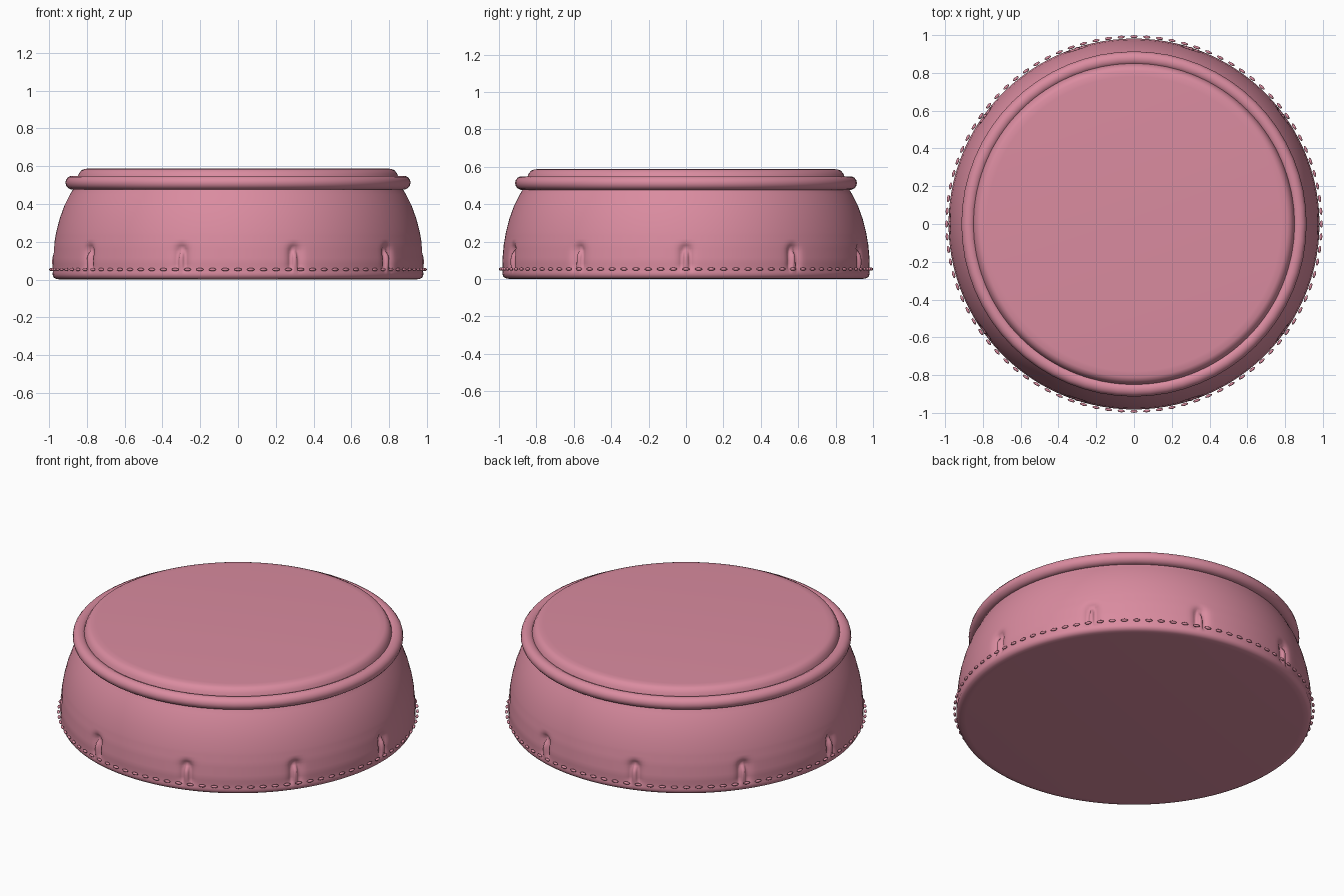
import bpy, bmesh, math
from mathutils import Matrix, Vector

if "Cube" in bpy.data.objects:
    bpy.data.objects.remove(bpy.data.objects["Cube"])

pink = bpy.data.materials.new("dusty_pink")
pink.diffuse_color = (0.70, 0.26, 0.35, 1.0)
pink.use_nodes = True
pink.node_tree.nodes["Principled BSDF"].inputs["Base Color"].default_value = pink.diffuse_color

PLEATS = 10
STITCHES = 92


def finish(name, bm):
    bmesh.ops.recalc_face_normals(bm, faces=bm.faces[:])
    for f in bm.faces:
        f.smooth = True
    mesh = bpy.data.meshes.new(name)
    bm.to_mesh(mesh)
    bm.free()
    mesh.materials.append(pink)
    ob = bpy.data.objects.new(name, mesh)
    bpy.context.collection.objects.link(ob)
    return ob


def loft(bm, rings, closed=False):
    """Bridge equal rings of points; close the loop or cap both ends."""
    vs = [[bm.verts.new(p) for p in ring] for ring in rings]
    n = len(vs[0])
    pairs = list(zip(vs, vs[1:])) + ([(vs[-1], vs[0])] if closed else [])
    for a, b in pairs:
        for i in range(n):
            j = (i + 1) % n
            bm.faces.new((a[i], a[j], b[j], b[i]))
    if not closed:
        for ring in (vs[0], vs[-1]):
            mid = sum((v.co for v in ring), Vector()) / n
            c = bm.verts.new(mid)
            for i in range(n):
                bm.faces.new((ring[i], ring[(i + 1) % n], c))


def smoothstep(a, b, x):
    t = min(max((x - a) / (b - a), 0), 1)
    return t * t * (3 - 2 * t)


# Cushion body profile (radius, height); the side rows are interpolated
PROFILE = [(0.93, 0.0), (0.96, 0.002), (0.975, 0.01), (0.982, 0.025), (0.98, 0.05),
           (0.982, 0.1), (0.975, 0.18), (0.963, 0.25), (0.945, 0.32), (0.92, 0.39),
           (0.89, 0.45), (0.86, 0.5), (0.85, 0.54), (0.843, 0.56), (0.83, 0.578),
           (0.812, 0.586), (0.78, 0.588)]
rows = [PROFILE[0]]
for (r0, z0), (r1, z1) in zip(PROFILE, PROFILE[1:]):
    n = max(1, round((z1 - z0) / 0.016)) if z0 < 0.2 else 1
    rows += [(r0 + (r1 - r0) * k / n, z0 + (z1 - z0) * k / n) for k in range(1, n + 1)]

# Column angles crowd together around each pleat
HALF = 15
angles = []
for p in range(PLEATS):
    for k in range(-HALF, HALF):
        t = k / HALF
        off = math.copysign(abs(t) ** 2, t) * math.pi / PLEATS
        angles.append((p * math.tau / PLEATS + off, off))


def pleat(off, z):
    """Narrow raised fold, tapering upward, in a shallow pinched hollow."""
    s = off * 0.98
    up = smoothstep(0.035, 0.07, z) * (1 - smoothstep(0.15, 0.20, z))
    width = 0.017 - 0.05 * max(z - 0.06, 0)
    hollow = -0.032 * math.exp(-(s / 0.032) ** 2)
    ridge = 0.034 * math.exp(-(s / max(width, 0.008)) ** 4)
    return up * (hollow + ridge * (1 - smoothstep(0.12, 0.18, z)))


bm = bmesh.new()
rings = []
for r, z in rows:
    ring = []
    for a, off in angles:
        rr = r + pleat(off, z)
        ring.append((rr * math.cos(a), rr * math.sin(a), z))
    rings.append(ring)
loft(bm, rings)
finish("cushion_body", bm)

# Piping cord around the upper rim
bm = bmesh.new()
rings = []
for i in range(64):
    a = math.tau * i / 64
    rings.append([((0.876 + 0.038 * math.cos(b)) * math.cos(a),
                   (0.876 + 0.038 * math.cos(b)) * math.sin(a),
                   0.513 + 0.037 * math.sin(b))
                  for b in (math.tau * k / 14 for k in range(14))])
loft(bm, rings, closed=True)
finish("rim_piping", bm)

# Row of running stitches just above the base
bm = bmesh.new()
for i in range(STITCHES):
    a = math.tau * i / STITCHES
    place = (Matrix.Rotation(a, 4, 'Z') @ Matrix.Translation((0.992, 0, 0.053))
             @ Matrix.Diagonal((0.008, 0.02, 0.008, 1)))
    bmesh.ops.create_uvsphere(bm, u_segments=8, v_segments=6, radius=1, matrix=place)
finish("hem_stitches", bm)
